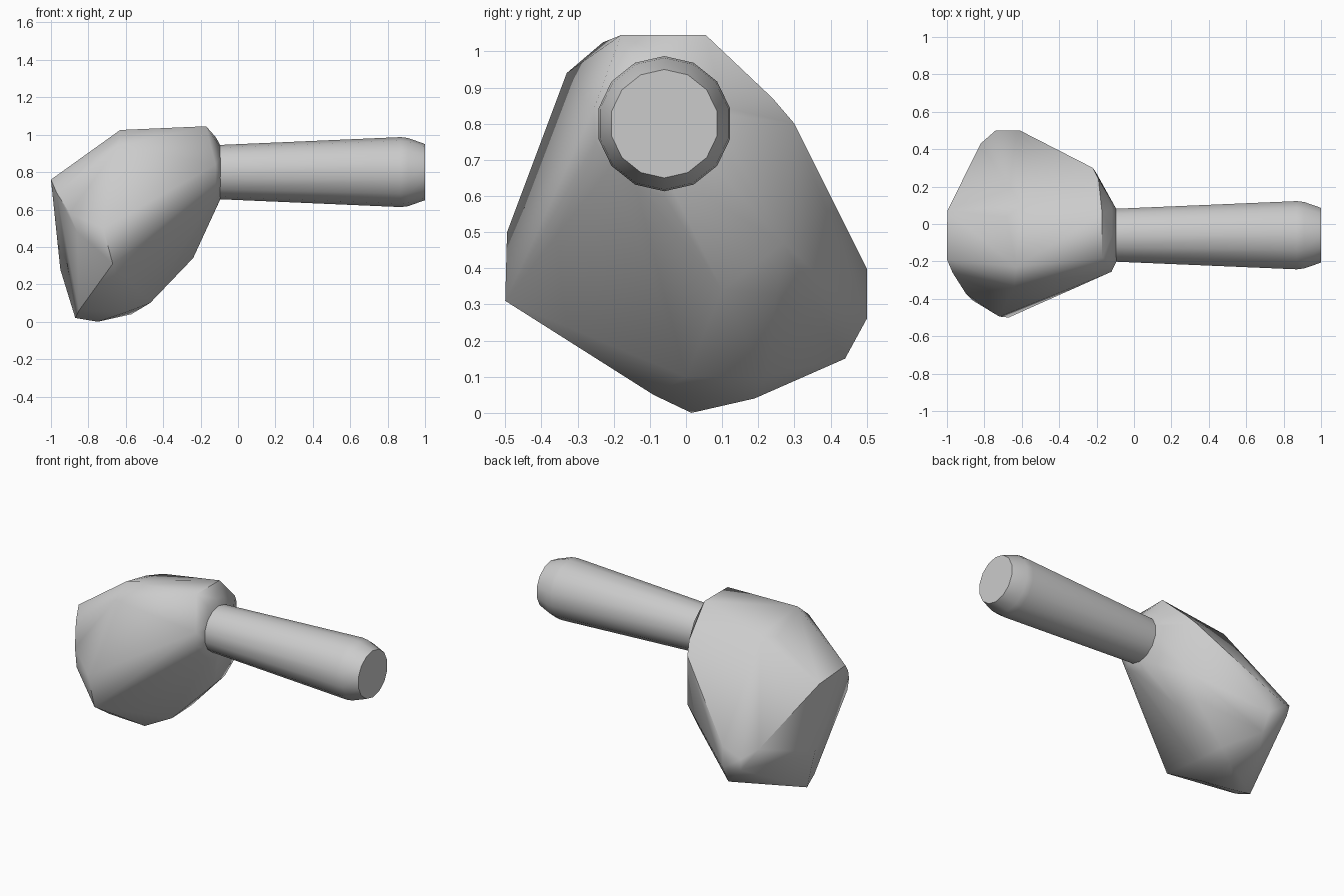
import bpy, bmesh, math
from mathutils import Vector

# Remove the default object if present
default_cube = bpy.data.objects.get("Cube")
if default_cube:
    bpy.data.objects.remove(default_cube, do_unlink=True)

HANDLE_CENTRE = Vector((0, -0.06, 0.8))
HANDLE_SIDES = 14


def make_material(name, colour):
    material = bpy.data.materials.new(name)
    material.use_nodes = True
    material.diffuse_color = colour
    shader = material.node_tree.nodes["Principled BSDF"]
    shader.inputs["Base Color"].default_value = colour
    return material


def finish_part(bm, name, material, smooth_angle):
    """Turn a bmesh into a named object with smooth shading and sharp edges."""
    bmesh.ops.recalc_face_normals(bm, faces=bm.faces)
    mesh = bpy.data.meshes.new(name)
    bm.to_mesh(mesh)
    bm.free()
    mesh.materials.append(material)
    part = bpy.data.objects.new(name, mesh)
    bpy.context.collection.objects.link(part)
    bpy.ops.object.select_all(action="DESELECT")
    part.select_set(True)
    bpy.context.view_layer.objects.active = part
    bpy.ops.object.shade_smooth_by_angle(angle=math.radians(smooth_angle))


def handle_ring(x, radius):
    """Points of one ring around the handle axis, with a point on top."""
    ring = []
    for step in range(HANDLE_SIDES):
        angle = math.tau * step / HANDLE_SIDES
        offset = Vector((x, radius * math.sin(angle), radius * math.cos(angle)))
        ring.append(HANDLE_CENTRE + offset)
    return ring


grey = make_material("plain_grey", (0.6, 0.6, 0.6, 1))

# Faceted head: the outer skin stretched over its main corners
top_corners = [(-.63, -.23, 1.025), (-.17, -.18, 1.045), (-.17, .055, 1.045),
               (-.64, -.33, .94), (-.6, .1, .955), (-.68, .04, .945),
               (-.19, .24, .87), (-.22, .3, .8)]
outer_corners = [(-1, -.19, .76), (-.998, .07, .74), (-.97, -.26, .69),
                 (-.9, -.37, .58), (-.86, -.41, .48), (-.95, .05, .28)]
front_corners = [(-.67, -.5, .31), (-.72, -.495, .5),
                 (-.12, -.25, .75), (-.12, -.255, .84)]
back_corners = [(-.82, .43, .41), (-.74, .5, .35), (-.74, .5, .28),
                (-.61, .5, .4), (-.61, .5, .26), (-.61, .44, .15)]
lower_corners = [(-.75, .015, 0), (-.87, .015, .02), (-.85, -.09, .06),
                 (-.6, -.09, .05), (-.57, .19, .04), (-.47, 0, .1),
                 (-.48, .22, .1), (-.24, .1, .34), (-.27, .25, .33),
                 (-.2, .27, .47), (-.12, -.06, .6)]
socket_rings = handle_ring(-.118, .185) + handle_ring(-.09, .135)

bm = bmesh.new()
for corner in (top_corners + outer_corners + front_corners + back_corners
               + lower_corners + socket_rings):
    bm.verts.new(corner)
bmesh.ops.convex_hull(bm, input=bm.verts)
loose = [vert for vert in bm.verts if not vert.link_faces]
bmesh.ops.delete(bm, geom=loose, context="VERTS")
finish_part(bm, "faceted_head", grey, 42)

# Round handle: tapered rings bridged together, with a chamfered end
profile = [(-.25, .14), (-.1, .145), (.87, .187), (.91, .182), (1, .15)]
bm = bmesh.new()
rings = [[bm.verts.new(point) for point in handle_ring(x, radius)]
         for x, radius in profile]
for inner, outer in zip(rings, rings[1:]):
    for i in range(HANDLE_SIDES):
        j = (i + 1) % HANDLE_SIDES
        bm.faces.new((inner[i], inner[j], outer[j], outer[i]))
bm.faces.new(rings[0])
bm.faces.new(rings[-1])
finish_part(bm, "tapered_handle", grey, 35)
